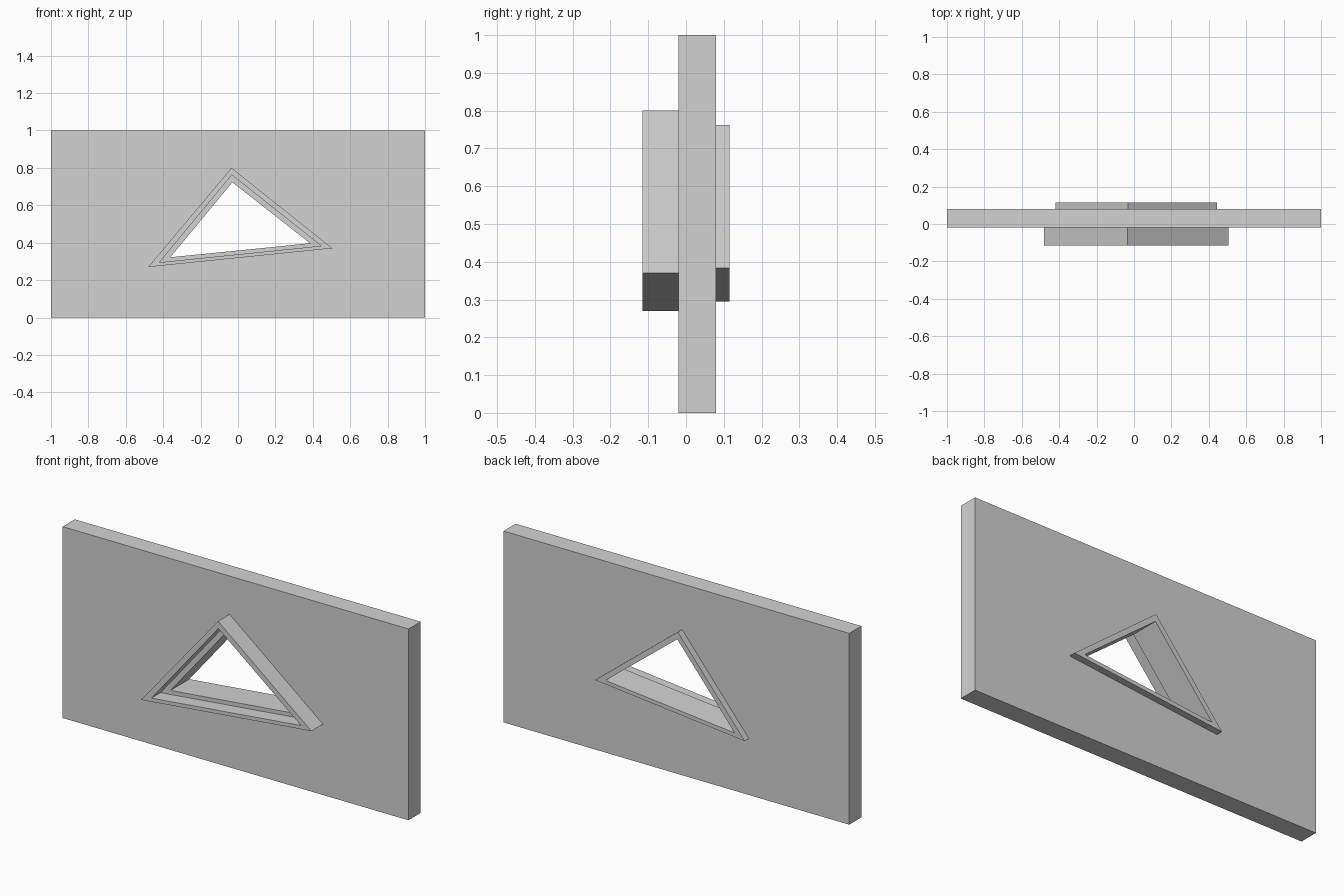
import bpy
import bmesh

cube = bpy.data.objects.get("Cube")
if cube:
    bpy.data.objects.remove(cube, do_unlink=True)

COLOUR = (0.65, 0.65, 0.65, 1.0)
grey = bpy.data.materials.new("plain grey")
grey.use_nodes = True
grey.diffuse_color = COLOUR
grey.node_tree.nodes["Principled BSDF"].inputs["Base Color"].default_value = COLOUR


def ring(name, outer, inner, front, back):
    """Solid between two (x, z) outlines, running from front to back in y."""
    bm = bmesh.new()
    edges = []
    for outline in (outer, inner):
        verts = [bm.verts.new((x, front, z)) for x, z in outline]
        for i, v in enumerate(verts):
            edges.append(bm.edges.new((v, verts[(i + 1) % len(verts)])))
    bmesh.ops.triangle_fill(bm, use_beauty=True, edges=edges, normal=(0, -1, 0))
    out = bmesh.ops.extrude_face_region(bm, geom=bm.faces[:], use_keep_orig=True)
    moved = [g for g in out["geom"] if isinstance(g, bmesh.types.BMVert)]
    bmesh.ops.translate(bm, verts=moved, vec=(0, back - front, 0))
    bmesh.ops.recalc_face_normals(bm, faces=bm.faces[:])
    mesh = bpy.data.meshes.new(name)
    bm.to_mesh(mesh)
    bm.free()
    mesh.materials.append(grey)
    obj = bpy.data.objects.new(name, mesh)
    bpy.context.collection.objects.link(obj)
    return obj


# Outlines of the wall and the nested triangles of the window
wall = [(-1, 0), (1, 0), (1, 1), (-1, 1)]
casing = [(-0.48, 0.27), (0.505, 0.37), (-0.035, 0.80)]
opening = [(-0.42, 0.295), (0.445, 0.383), (-0.033, 0.762)]
daylight = [(-0.362, 0.322), (0.385, 0.397), (-0.03, 0.723)]

# Wall slab, projecting front casing, and inner frame standing proud at the back
ring("wall", wall, opening, -0.02, 0.08)
ring("front_casing", casing, opening, -0.115, -0.02)
ring("inner_frame", opening, daylight, -0.04, 0.115)
